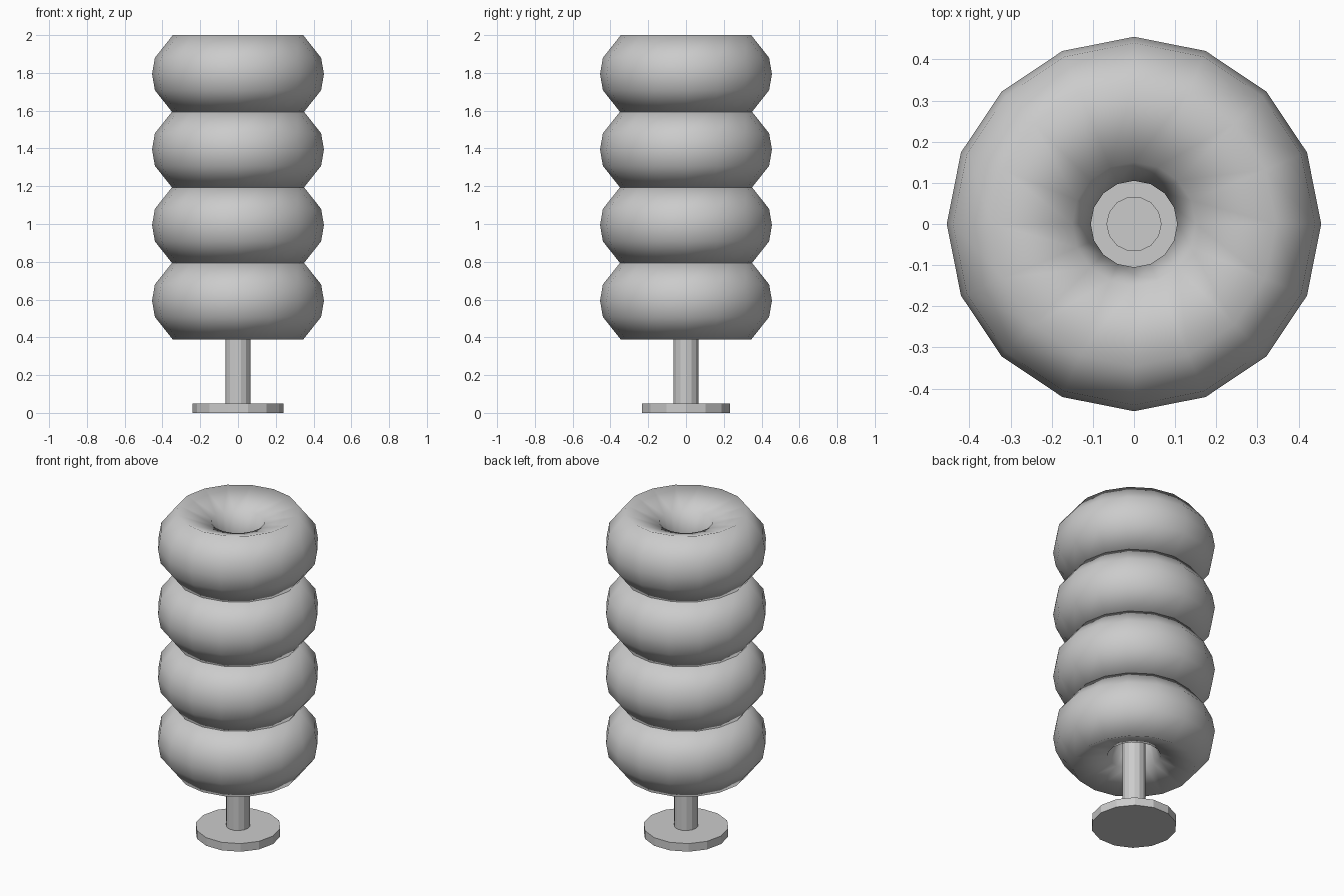
import bpy, bmesh, math

if "Cube" in bpy.data.objects:
    bpy.data.objects.remove(bpy.data.objects["Cube"])


def lathe_ring(name, profile, z, segments=16):
    """Closed ring made by spinning a closed (radius, height) profile."""
    bm = bmesh.new()
    rows = []
    for i in range(segments):
        a = 2 * math.pi * i / segments
        rows.append([bm.verts.new((r * math.cos(a), r * math.sin(a), h)) for r, h in profile])
    n = len(profile)
    for i in range(segments):
        cur, nxt = rows[i], rows[(i + 1) % segments]
        for j in range(n):
            k = (j + 1) % n
            bm.faces.new((cur[j], nxt[j], nxt[k], cur[k]))
    bmesh.ops.recalc_face_normals(bm, faces=bm.faces)
    for f in bm.faces:
        f.smooth = True
    mesh = bpy.data.meshes.new(name)
    bm.to_mesh(mesh)
    bm.free()
    obj = bpy.data.objects.new(name, mesh)
    obj.location.z = z
    bpy.context.collection.objects.link(obj)
    return obj


def post(name, radius, z0, z1, sides=14):
    """Flat-sided upright cylinder with a corner on the x axis."""
    bpy.ops.mesh.primitive_cylinder_add(vertices=sides, radius=radius, depth=z1 - z0,
                                        location=(0, 0, (z0 + z1) / 2))
    obj = bpy.context.object
    obj.rotation_euler.z = math.pi / 2
    obj.name = name
    return obj


# Base plate and centre pole
post("base_plate", 0.24, 0.0, 0.05)
post("pole", 0.067, 0.04, 1.6)

# Four stacked cushion rings, profile mirrored top to bottom
upper = [(0.44, 0.086), (0.345, 0.206), (0.15, 0.135)]
profile = [(0.455, 0)] + upper + [(0.105, 0)] + [(r, -h) for r, h in reversed(upper)]
for i in range(4):
    lathe_ring(f"cushion_ring_{i + 1}", profile, 0.594 + 0.4 * i)
